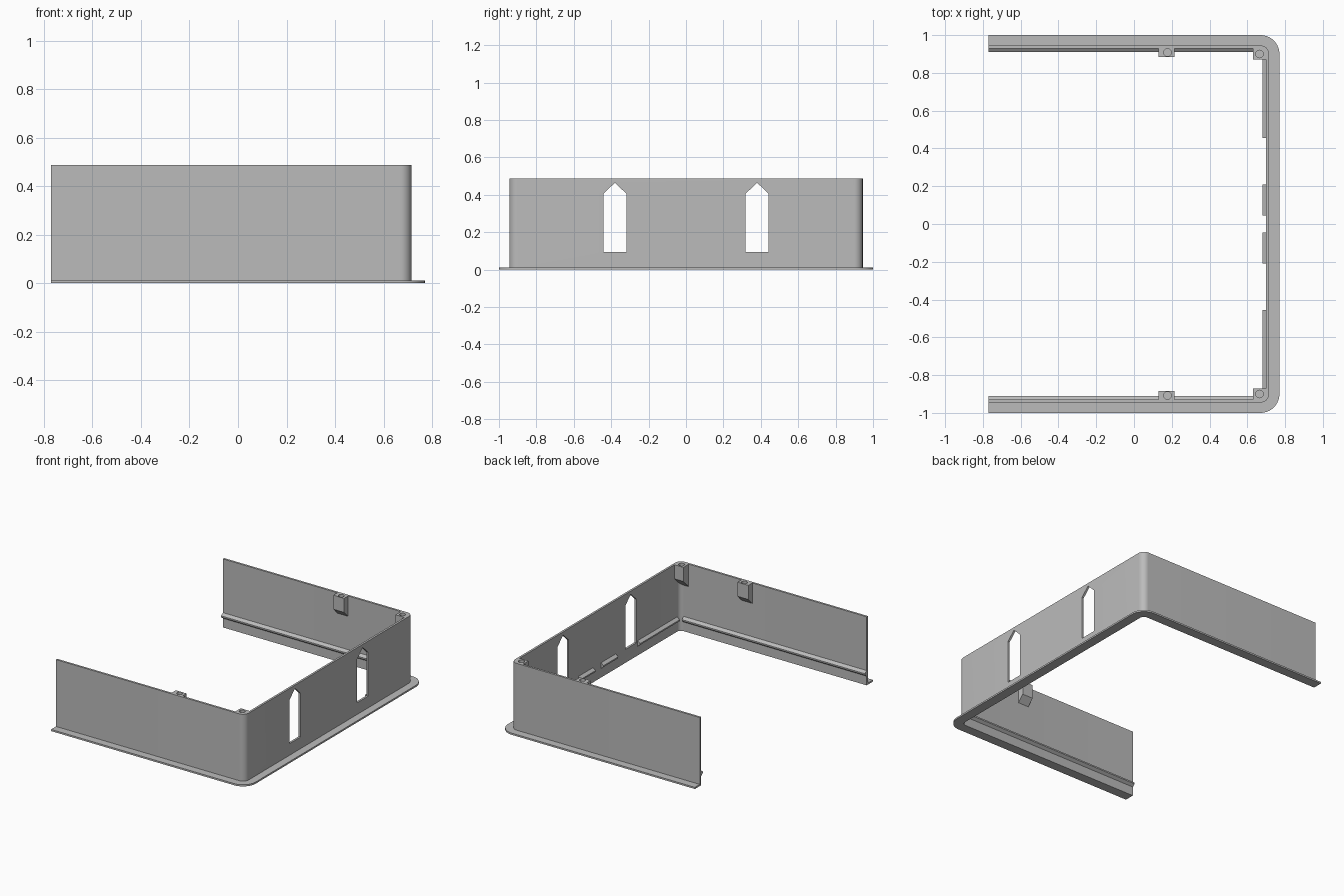
import bpy, bmesh, math
from mathutils import Vector

cube = bpy.data.objects.get("Cube")
if cube:
    bpy.data.objects.remove(cube, do_unlink=True)

grey = bpy.data.materials.new("plain grey")
grey.use_nodes = True
COLOUR = (0.5, 0.5, 0.5, 1)
grey.diffuse_color = COLOUR
grey.node_tree.nodes["Principled BSDF"].inputs["Base Color"].default_value = COLOUR

TOP = 0.487        # height of the wall
FLANGE = 0.012     # thickness of the foot
OPEN_END = -0.77
OUT, INN = 0.055, 0.07   # wall faces, measured in from the foot edge


def prism(name, points, direction):
    """Extrude a flat outline of 3D points along a direction."""
    bm = bmesh.new()
    face = bm.faces.new([bm.verts.new(p) for p in points])
    new = bmesh.ops.extrude_face_region(bm, geom=[face])["geom"]
    bmesh.ops.translate(bm, vec=Vector(direction),
                        verts=[v for v in new if isinstance(v, bmesh.types.BMVert)])
    bmesh.ops.recalc_face_normals(bm, faces=bm.faces)
    mesh = bpy.data.meshes.new(name)
    bm.to_mesh(mesh)
    bm.free()
    mesh.materials.append(grey)
    ob = bpy.data.objects.new(name, mesh)
    bpy.context.collection.objects.link(ob)
    return ob


def u_path(inset, steps=10):
    """Three-sided outline with rounded corners, inset from the foot edge."""
    r = 0.1 - inset
    half = [(OPEN_END, inset - 1)]
    for i in range(steps + 1):
        a = math.pi / 2 * (i / steps - 1)
        half.append((0.67 + r * math.cos(a), -0.9 + r * math.sin(a)))
    return half + [(x, -y) for x, y in reversed(half)]


def u_band(name, outer, inner, z0, z1):
    ring = u_path(outer) + u_path(inner)[::-1]
    ob = prism(name, [(x, y, z0) for x, y in ring], (0, 0, z1 - z0))
    bpy.ops.object.select_all(action='DESELECT')
    ob.select_set(True)
    bpy.context.view_layer.objects.active = ob
    bpy.ops.object.shade_smooth_by_angle(angle=math.radians(30))
    return ob


def cut(ob, cutter):
    cutter.hide_render = True
    cutter.hide_set(True)
    cutter.display_type = 'WIRE'
    mod = ob.modifiers.new("cut", 'BOOLEAN')
    mod.operation = 'DIFFERENCE'
    mod.solver = 'EXACT'
    mod.object = cutter
    bpy.context.view_layer.objects.active = ob
    with bpy.context.temp_override(object=ob, active_object=ob):
        bpy.ops.object.modifier_apply(modifier=mod.name)
    bpy.data.objects.remove(cutter, do_unlink=True)


# Foot and wall
u_band("foot_flange", 0, INN, 0, FLANGE)
wall = u_band("wall", OUT, INN, FLANGE, TOP)

# Pointed windows in the end wall
for s in (-1, 1):
    c, w = 0.38 * s, 0.062
    outline = [(c - w, 0.095), (c + w, 0.095), (c + w, 0.405), (c, 0.465), (c - w, 0.405)]
    cut(wall, prism("window_cutter", [(0.6, y, z) for y, z in outline], (0.3, 0, 0)))

# Snap rails: ridge section as (distance from wall, height)
RIDGE = [(-0.005, 0.065), (0, 0.065), (0.02, 0.08), (0.02, 0.09), (0, 0.105), (-0.005, 0.105)]
for s, side in ((-1, "front"), (1, "back")):
    prism(side + "_rail", [(OPEN_END, s * (0.93 - d), z) for d, z in RIDGE], (1.44, 0, 0))
    for a, b, part in ((0.045, 0.21, "short"), (0.455, 0.9, "long")):
        prism(f"{side}_{part}_end_rail",
              [(0.70 - d, s * a, z) for d, z in RIDGE], (0, s * (b - a), 0))

# Screw bosses with sloped undersides and blind holes
for s, side in ((-1, "front"), (1, "back")):
    for part, x0, x1, y0, y1, hx, hy in (
            ("side", 0.13, 0.215, 0.885, 0.935, 0.177, 0.908),
            ("corner", 0.63, 0.70, 0.87, 0.93, 0.664, 0.90)):
        low = TOP - 0.1
        section = [(y1, TOP), (y0, TOP), (y0, low), (y1, low - (y1 - y0))]
        boss = prism(f"{side}_{part}_boss", [(x0, s * y, z) for y, z in section], (x1 - x0, 0, 0))
        circle = [(hx + 0.02 * math.cos(t * math.pi / 12),
                   s * hy + 0.02 * math.sin(t * math.pi / 12), TOP - 0.08) for t in range(24)]
        cut(boss, prism("hole_cutter", circle, (0, 0, 0.2)))
